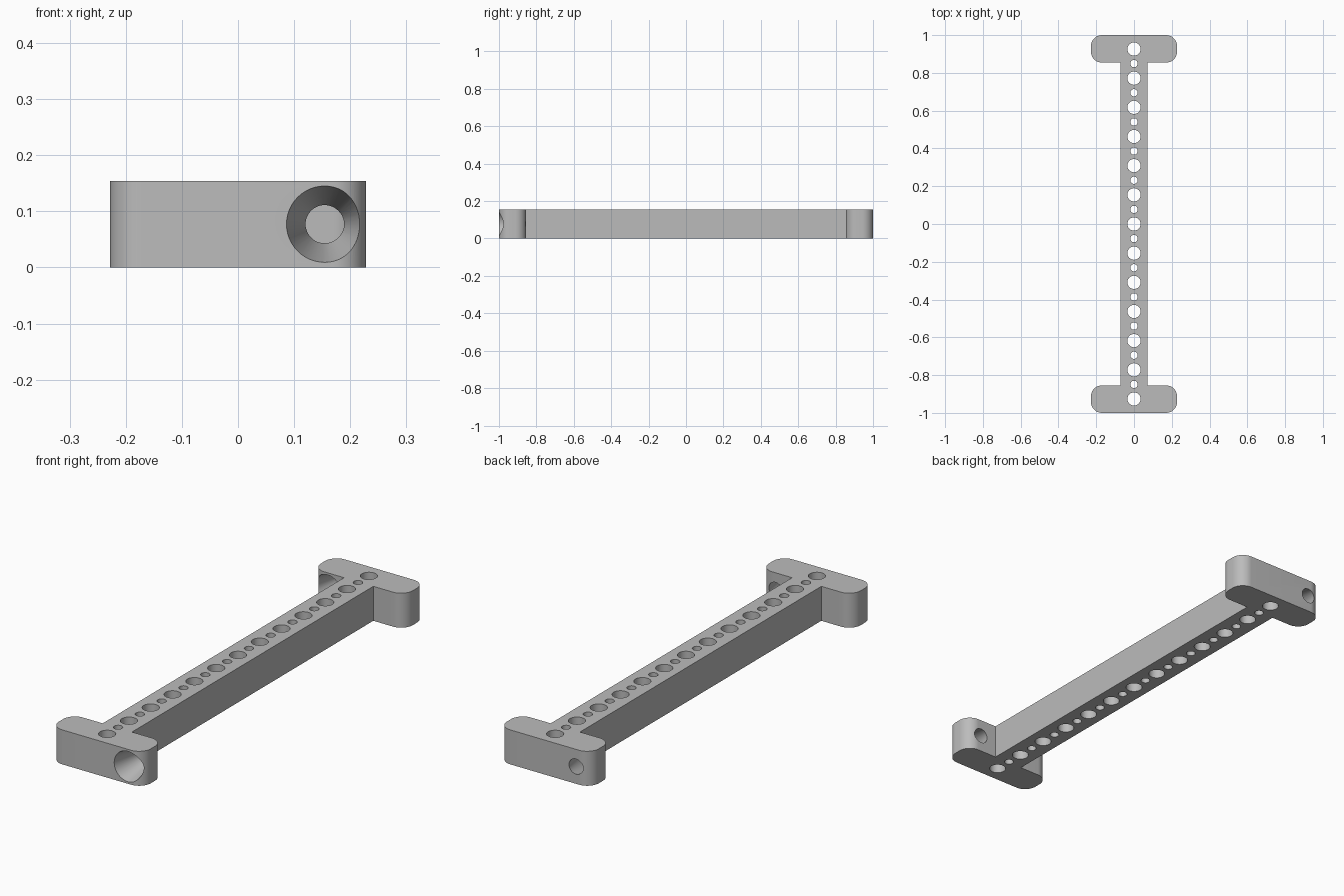
import bpy
import bmesh
from math import cos, sin, pi
from mathutils import Matrix

cube = bpy.data.objects.get("Cube")
if cube:
    bpy.data.objects.remove(cube, do_unlink=True)

PITCH = 0.1544           # spacing of the large holes
HEIGHT = 0.1544
HALF_WIDTH = 0.2278      # half width of the end flanges
HALF_BAR = 0.0725        # half width of the bar
FLANGE = 0.1455          # flange thickness along y
INNER = 1 - FLANGE
CORNER = 0.058

grey = bpy.data.materials.new("light grey")
grey.use_nodes = True
colour = (0.5, 0.5, 0.5, 1)
grey.diffuse_color = colour
grey.node_tree.nodes["Principled BSDF"].inputs["Base Color"].default_value = colour


def make_object(name, bm):
    bmesh.ops.recalc_face_normals(bm, faces=bm.faces)
    mesh = bpy.data.meshes.new(name)
    bm.to_mesh(mesh)
    bm.free()
    mesh.materials.append(grey)
    obj = bpy.data.objects.new(name, mesh)
    bpy.context.collection.objects.link(obj)
    return obj


def arc(cx, cy, start, steps=16):
    """Quarter circle, counter-clockwise from the start angle."""
    angles = [start + pi / 2 * i / steps for i in range(steps + 1)]
    return [(cx + CORNER * cos(a), cy + CORNER * sin(a)) for a in angles]


# I-shaped outline: one half, then the same half turned around
x = HALF_WIDTH - CORNER
half = [(HALF_BAR, INNER)]
half += arc(x, INNER + CORNER, -pi / 2)
half += arc(x, 1 - CORNER, 0)
half += arc(-x, 1 - CORNER, pi / 2)
half += arc(-x, INNER + CORNER, pi)
half += [(-HALF_BAR, INNER)]
outline = half + [(-px, -py) for px, py in half]

bm = bmesh.new()
base = bm.faces.new([bm.verts.new((px, py, 0)) for px, py in outline])
top = bmesh.ops.extrude_face_region(bm, geom=[base])
bmesh.ops.translate(bm, vec=(0, 0, HEIGHT),
                    verts=[v for v in top["geom"] if isinstance(v, bmesh.types.BMVert)])
beam = make_object("flanged_beam", bm)

# Cutters: alternating large and small holes along the bar
bm = bmesh.new()


def drill(r1, r2, depth, matrix):
    bmesh.ops.create_cone(bm, cap_ends=True, segments=48, radius1=r1,
                          radius2=r2, depth=depth, matrix=matrix)


for i in range(-12, 13):
    radius = 0.035 if i % 2 == 0 else 0.0193
    drill(radius, radius, HEIGHT * 2,
          Matrix.Translation((0, i * PITCH / 2, HEIGHT / 2)))

# Tapered screw holes through opposite flange arms, wide towards the front
EXTRA = 0.01
slope = (0.068 - 0.034) / FLANGE
for side in (-1, 1):
    place = Matrix.Translation((side * PITCH, -side * (1 - FLANGE / 2), HEIGHT / 2))
    drill(0.068 + slope * EXTRA, 0.034 - slope * EXTRA, FLANGE + 2 * EXTRA,
          place @ Matrix.Rotation(-pi / 2, 4, "X"))
cutter = make_object("hole_cutter", bm)
cutter.hide_render = True

# Cut the holes and bake the result
cut = beam.modifiers.new("holes", "BOOLEAN")
cut.operation = "DIFFERENCE"
cut.solver = "EXACT"
cut.object = cutter
bpy.ops.object.select_all(action="DESELECT")
beam.select_set(True)
bpy.context.view_layer.objects.active = beam
bpy.ops.object.modifier_apply(modifier=cut.name)
bpy.data.objects.remove(cutter, do_unlink=True)
bpy.ops.object.shade_smooth_by_angle(angle=pi / 6)
